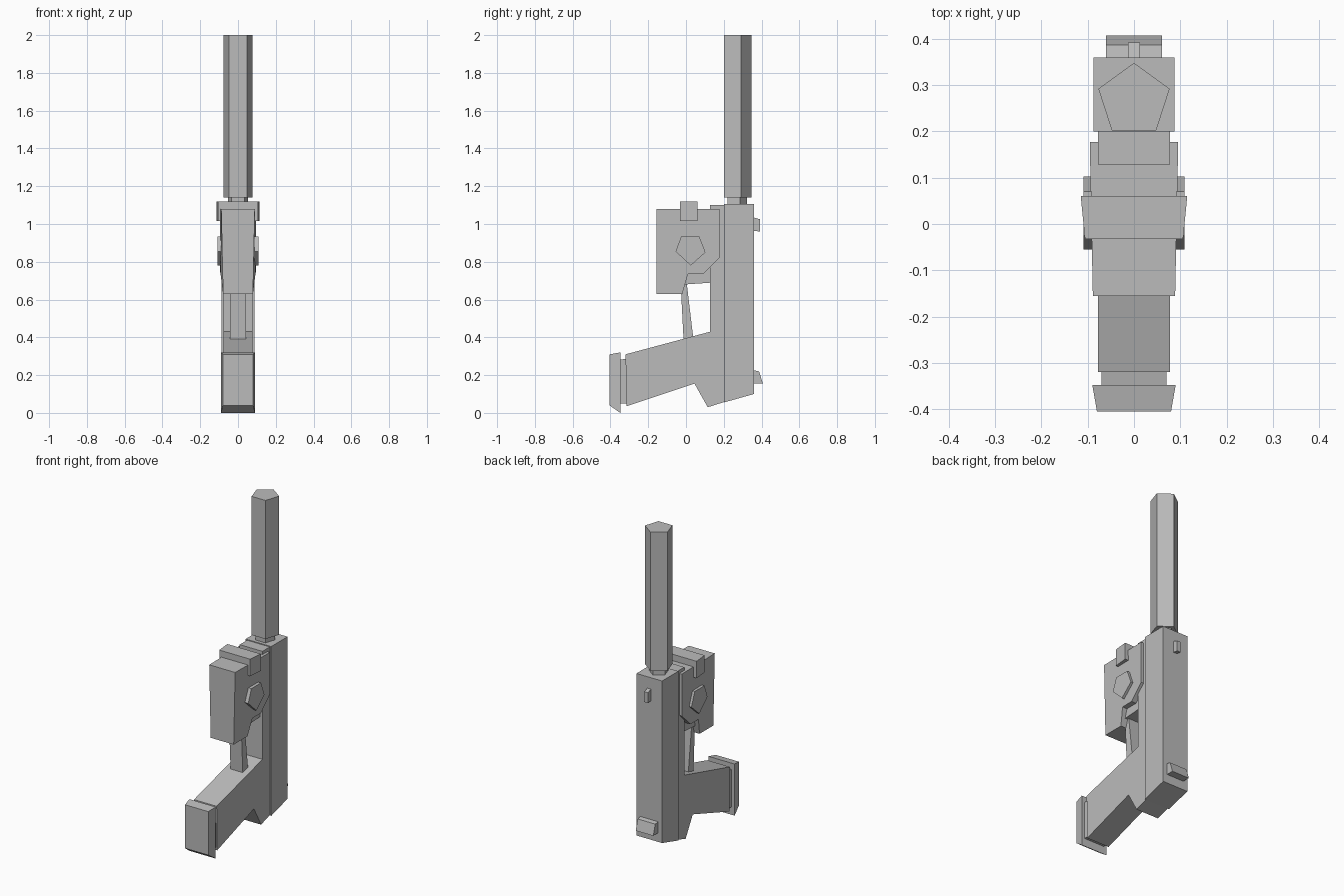
import bpy, bmesh, math

cube = bpy.data.objects.get("Cube")
if cube:
    bpy.data.objects.remove(cube, do_unlink=True)

gray = bpy.data.materials.new("plain gray")
gray.use_nodes = True
gray.diffuse_color = (0.5, 0.5, 0.5, 1)
gray.node_tree.nodes["Principled BSDF"].inputs["Base Color"].default_value = (0.5, 0.5, 0.5, 1)


def finish(name, bm):
    bmesh.ops.recalc_face_normals(bm, faces=bm.faces)
    mesh = bpy.data.meshes.new(name)
    bm.to_mesh(mesh)
    bm.free()
    mesh.materials.append(gray)
    obj = bpy.data.objects.new(name, mesh)
    bpy.context.collection.objects.link(obj)
    return obj


def side_prism(name, profile, half):
    """Mirror a (y, z) profile to x = +-half; half is a width or a rule of (y, z)."""
    width = half if callable(half) else lambda y, z: half
    bm = bmesh.new()
    left = [bm.verts.new((width(y, z), y, z)) for y, z in profile]
    right = [bm.verts.new((-width(y, z), y, z)) for y, z in profile]
    bm.faces.new(left)
    bm.faces.new(right[::-1])
    for i in range(len(profile)):
        j = (i + 1) % len(profile)
        bm.faces.new((left[i], right[i], right[j], left[j]))
    return finish(name, bm)


def five_sided_tube(name, radius, z0, z1, centre_y=0.267):
    bm = bmesh.new()
    angles = [math.radians(90 + 72 * i) for i in range(5)]
    ring = [bm.verts.new((radius * math.cos(a), centre_y + radius * math.sin(a), z0))
            for a in angles]
    base = bm.faces.new(ring)
    ext = bmesh.ops.extrude_face_region(bm, geom=[base], use_keep_orig=True)
    top = [g for g in ext["geom"] if isinstance(g, bmesh.types.BMVert)]
    bmesh.ops.translate(bm, verts=top, vec=(0, 0, z1 - z0))
    return finish(name, bm)


# Long upper body
side_prism("slide", [(0.2, 0.055), (0.36, 0.1), (0.36, 1.105), (0.2, 1.105)], 0.088)

# Frame and angled grip share one outline
side_prism("frame_and_grip", [
    (0.21, 0.06), (0.21, 1.1), (0.128, 1.1), (0.128, 0.43),
    (-0.32, 0.31), (-0.315, 0.035), (0.045, 0.155), (0.115, 0.03)], 0.078)

# Guard root and trigger bar
side_prism("guard_root", [(0.14, 0.69), (0.14, 0.8), (0, 0.8), (-0.005, 0.68)], 0.06)
side_prism("trigger_bar", [(-0.03, 0.72), (-0.013, 0.39), (0.038, 0.4), (0, 0.72)], 0.042)

# Magazine neck and flared base
side_prism("magazine_neck", [(-0.355, 0.05), (-0.3, 0.05), (-0.3, 0.29), (-0.355, 0.28)], 0.07)
side_prism("magazine_base", [(-0.405, 0.04), (-0.348, 0.0), (-0.348, 0.32), (-0.405, 0.31)],
           lambda y, z: 0.09 if y > -0.4 else 0.08)

# Under-barrel housing, narrowing to its foot
side_prism("housing", [
    (-0.155, 1.08), (0.177, 1.08), (0.177, 0.82), (0.09, 0.735),
    (0.01, 0.735), (-0.02, 0.63), (-0.155, 0.63)],
    lambda y, z: 0.079 if z < 0.7 else 0.092 + 0.02 * y)
side_prism("housing_strap", [(-0.032, 1.015), (0.06, 1.015), (0.06, 1.12), (-0.032, 1.12)],
           lambda y, z: 0.115 if y > 0 else 0.106)
side_prism("housing_side_buttons", [
    (-0.055, 0.855), (-0.025, 0.935), (0.07, 0.935), (0.103, 0.85), (0.025, 0.78)], 0.109)

# Sights on the back face
side_prism("small_sight", [(0.35, 0.965), (0.392, 0.96), (0.392, 1.025), (0.35, 1.037)], 0.013)
side_prism("wide_sight", [(0.35, 0.155), (0.407, 0.155), (0.387, 0.22), (0.35, 0.227)], 0.06)

# Barrel
five_sided_tube("barrel_neck", 0.057, 1.09, 1.15)
five_sided_tube("barrel_sleeve", 0.081, 1.14, 2.0)
